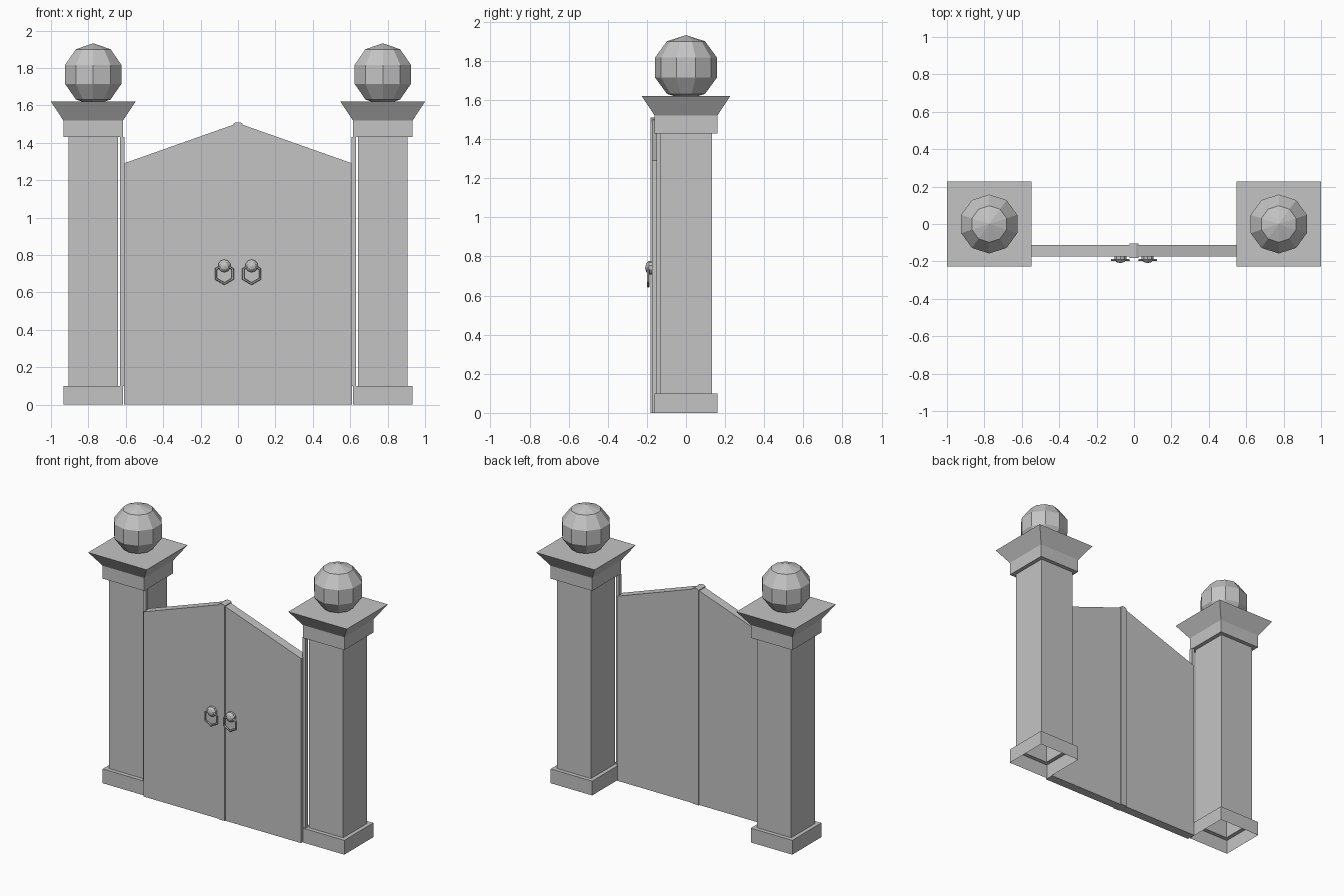
import bpy, bmesh
from math import pi, sin, cos, sqrt

cube = bpy.data.objects.get("Cube")
if cube:
    bpy.data.objects.remove(cube, do_unlink=True)

GREY = (0.55, 0.55, 0.55, 1)
stone = bpy.data.materials.new("plain grey")
stone.use_nodes = True
stone.diffuse_color = GREY
stone.node_tree.nodes["Principled BSDF"].inputs["Base Color"].default_value = GREY


def finish(name, bm):
    mesh = bpy.data.meshes.new(name)
    bmesh.ops.recalc_face_normals(bm, faces=bm.faces)
    bm.to_mesh(mesh)
    bm.free()
    mesh.materials.append(stone)
    obj = bpy.data.objects.new(name, mesh)
    bpy.context.collection.objects.link(obj)
    return obj


def lathe(name, profile, sides, start, location):
    """Loft rings of (radius, height); the top is closed, the bottom open."""
    bm = bmesh.new()
    rings = []
    for r, z in profile:
        angles = [start + 2 * pi * i / sides for i in range(sides)]
        rings.append([bm.verts.new((r * cos(a), r * sin(a), z)) for a in angles])
    for low, high in zip(rings, rings[1:]):
        for i in range(sides):
            j = (i + 1) % sides
            bm.faces.new((low[i], low[j], high[j], high[i]))
    bm.faces.new(rings[-1])
    bmesh.ops.remove_doubles(bm, verts=bm.verts, dist=0.0001)
    obj = finish(name, bm)
    obj.location = location
    return obj


def slab(name, outline, y_front, y_back):
    """Extrude an outline in x and z along the depth."""
    bm = bmesh.new()
    face = bm.faces.new([bm.verts.new((x, y_front, z)) for x, z in outline])
    ext = bmesh.ops.extrude_face_region(bm, geom=[face])["geom"]
    moved = [v for v in ext if isinstance(v, bmesh.types.BMVert)]
    bmesh.ops.translate(bm, verts=moved, vec=(0, y_back - y_front, 0))
    return finish(name, bm)


def ball(radius, rows=5):
    return [(radius * sin(pi * i / rows), -radius * cos(pi * i / rows))
            for i in range(rows + 1)]


# Half widths and heights of the square pillar
PILLAR = [(0.16, 0), (0.16, 0.1), (0.132, 0.1), (0.132, 1.43),
          (0.16, 1.43), (0.16, 1.52), (0.226, 1.62)]

for side, s in (("left", 1), ("right", -1)):
    # Pillar with base, shaft and flared cap, topped by a ball
    lathe(side + "_pillar", [(w * sqrt(2), z) for w, z in PILLAR],
          4, pi / 4, (s * 0.774, 0, 0))
    lathe(side + "_pillar_ball", ball(0.166), 10, pi / 2, (s * 0.774, 0, 1.766))

    # Hinge bar between base and cap
    slab(side + "_hinge_bar",
         [(s * x, z) for x, z in ((0.607, 0.1), (0.63, 0.1), (0.63, 1.43), (0.607, 1.43))],
         -0.152, -0.128)

    # Sloped door leaf
    slab(side + "_door",
         [(s * x, z) for x, z in ((0.001, 0), (0.61, 0), (0.61, 1.29), (0.001, 1.505))],
         -0.175, -0.112)

    # Door knob and hexagonal pull ring
    knob = lathe(side + "_knob", ball(0.036), 10, pi / 2, (s * 0.073, -0.182, 0.742))
    knob.rotation_euler.x = pi / 2
    knob.scale.z = 0.75
    bpy.ops.mesh.primitive_torus_add(
        major_segments=6, minor_segments=6, major_radius=0.052, minor_radius=0.007,
        location=(s * 0.073, -0.193, 0.699), rotation=(pi / 2, pi / 6, 0))
    ring = bpy.context.object
    ring.name = side + "_pull_ring"
    ring.data.materials.append(stone)

# Cover strip over the joint of the doors
slab("centre_strip",
     [(-0.024, 0), (0.024, 0), (0.024, 1.503), (0.01, 1.51), (-0.01, 1.51), (-0.024, 1.503)],
     -0.181, -0.105)
